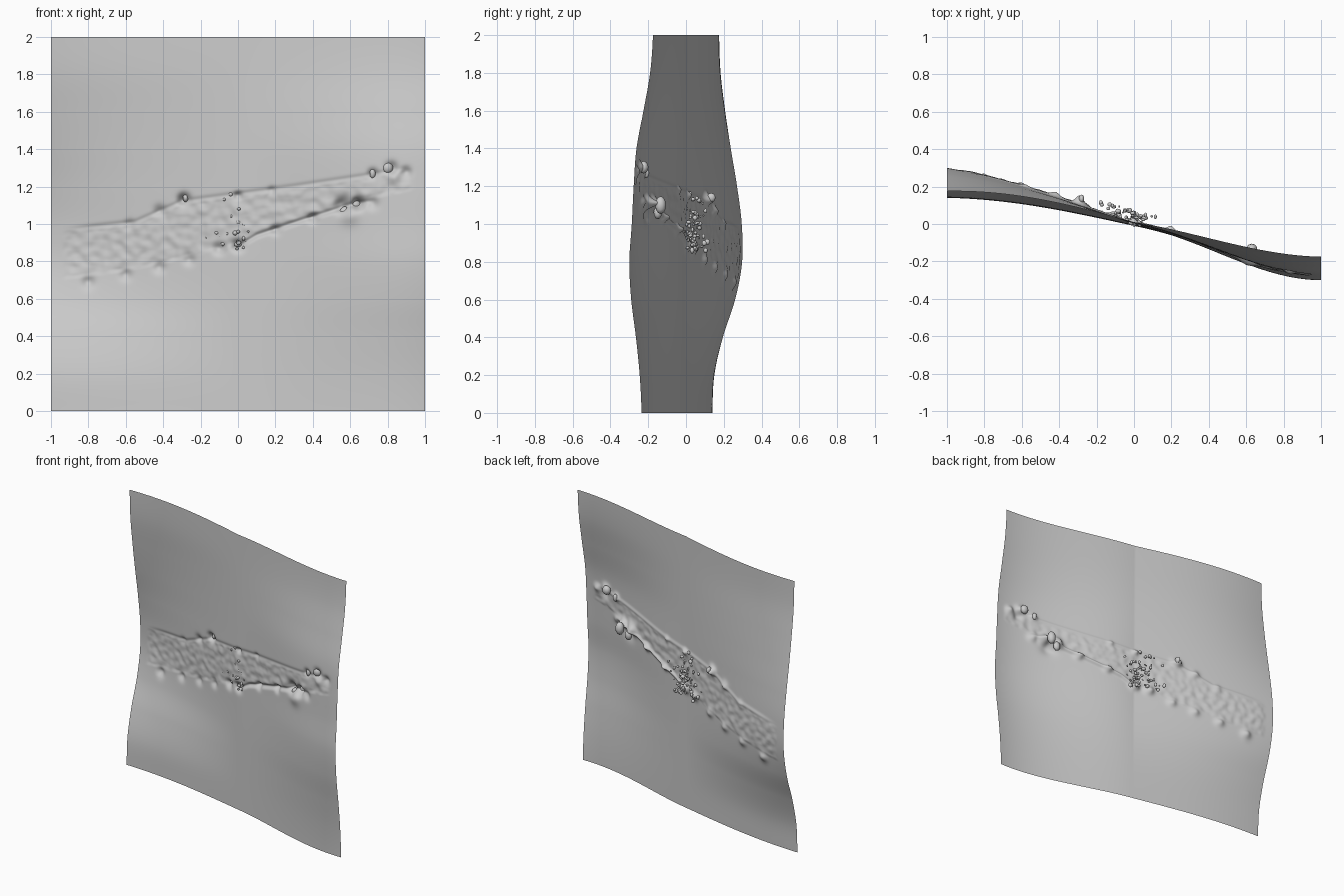
import bpy, bmesh, math, random
from mathutils import Vector, Matrix, noise

if "Cube" in bpy.data.objects:
    bpy.data.objects.remove(bpy.data.objects["Cube"])

random.seed(4)
N = 250

# edge profiles: y of the left and right borders every 0.2 in height
LEFT = [.14, .15, .195, .26, .297, .295, .27, .237, .207, .183, .175]
RIGHT = [-.235, -.245, -.265, -.29, -.30, -.287, -.277, -.262, -.225, -.19, -.175]
# damaged band: lower and upper boundary (x, z)
LOW = [(-1, .69), (-.8, .71), (-.6, .74), (-.4, .78), (-.2, .83), (0, .88), (.1, .94), (.4, 1.04), (.6, 1.1), (1, 1.19)]
UP = [(-1, .96), (-.55, 1.01), (-.3, 1.12), (0, 1.16), (.3, 1.2), (.7, 1.26), (1, 1.32)]
# bumps pushed backwards: x, z, radius, height
BUMPS = [(-.8, .69, .032, .022), (-.6, .73, .03, .02), (-.42, .77, .03, .02), (-.26, .81, .028, .02),
         (-.1, .87, .03, .03), (0, .885, .03, .035), (.2, .97, .025, .025), (.4, 1.03, .025, .025),
         (.56, 1.1, .04, .05), (.64, 1.11, .03, .06), (.72, 1.11, .03, .02), (-.29, 1.13, .03, .045),
         (-.42, 1.07, .03, .02), (0, 1.15, .02, .025), (.72, 1.27, .025, .025), (.82, 1.3, .03, .03),
         (.9, 1.28, .025, .02), (-.58, 1.0, .025, .01), (.18, 1.18, .02, .012), (.6, 1.05, .05, -.02),
         (.83, 1.25, .03, -.015)]


def spline(vals, t):
    i = min(int(t), len(vals) - 2)
    f = t - i
    p1, p2 = vals[i], vals[i + 1]
    p0 = vals[max(i - 1, 0)]
    p3 = vals[min(i + 2, len(vals) - 1)]
    return p1 + .5 * f * (p2 - p0 + f * (2 * p0 - 5 * p1 + 4 * p2 - p3 + f * (3 * (p1 - p2) + p3 - p0)))


def line(pts, x):
    for (a, b), (c, d) in zip(pts, pts[1:]):
        if x <= c:
            return b + (d - b) * (x - a) / (c - a)
    return pts[-1][1]


def smooth(t):
    t = max(0, min(1, t))
    return t * t * (3 - 2 * t)


def base(x, z):
    u, s = abs(x), math.sin(abs(x) * math.pi / 2)
    mid = math.exp(-((z - .95) / .5) ** 2)
    if x < 0:
        y = spline(LEFT, z * 5) * (s + (u - s) * .6 * mid)
    else:
        y = spline(RIGHT, z * 5) * (s + (smooth(u) - s) * (.45 + .2 * mid))
    return y + (.01 * z - .01) * (1 - x * x)


def surface(x, z):
    y = base(x, z)
    lo, up = line(LOW, x), line(UP, x)
    # wrinkled band
    inside = smooth((z - lo) / .03) * smooth((up - z) / .03) * smooth((.95 - abs(x)) / .05)
    y += inside * (.004 + .006 * noise.noise(Vector((x * 22, z * 22, 0))))
    # creased rims
    y += .016 * smooth((x + .05) / .1) * smooth((.75 - x) / .1) * math.exp(-((z - lo) / .014) ** 2)
    y += .006 * smooth((.95 - abs(x)) / .2) * math.exp(-((z - up) / .014) ** 2)
    for bx, bz, r, h in BUMPS:
        d = ((x - bx) ** 2 + (z - bz) ** 2) / (r * r)
        if d < 9:
            y += h * math.exp(-d)
    return y


def finish(bm, name):
    me = bpy.data.meshes.new(name)
    bm.to_mesh(me)
    bm.free()
    for p in me.polygons:
        p.use_smooth = True
    ob = bpy.data.objects.new(name, me)
    bpy.context.collection.objects.link(ob)
    return ob


# curved sheet, denser rows through the damaged band
rows = [.65 * i / 40 for i in range(40)] + [.65 + .72 * i / 150 for i in range(150)]
rows += [1.37 + .63 * i / 40 for i in range(41)]
bm = bmesh.new()
grid = [[bm.verts.new((-1 + 2 * i / N, surface(-1 + 2 * i / N, z), z)) for i in range(N + 1)] for z in rows]
for a, b in zip(grid, grid[1:]):
    for i in range(N):
        bm.faces.new((a[i], a[i + 1], b[i + 1], b[i]))
finish(bm, "curved_sheet")


def blob(bm, x, z, off, r):
    c = Vector((x, base(x, z) + off, z))
    scale = Matrix.Diagonal((random.uniform(.7, 1.3), random.uniform(.7, 1.2), random.uniform(.7, 1.4), 1))
    bmesh.ops.create_icosphere(bm, subdivisions=2, radius=r, matrix=Matrix.Translation(c) @ scale)


# loose fragments behind the centre
bm = bmesh.new()
for k in range(75):
    x = max(-.2, min(.16, random.gauss(-.04, .065)))
    z = max(.86, min(1.16, random.gauss(.98, .07)))
    blob(bm, x, z, random.uniform(0, .065), random.uniform(.004, .014))
finish(bm, "fragments")

# swollen lumps on the rims
bm = bmesh.new()
for x, z, off, r in [(.63, 1.1, .075, .034), (.57, 1.06, .04, .025), (.72, 1.27, .02, .02),
                     (.8, 1.3, .025, .024), (-.28, 1.14, .035, .02), (0, .89, .035, .018)]:
    blob(bm, x, z, off, r)
finish(bm, "rim_lumps")
